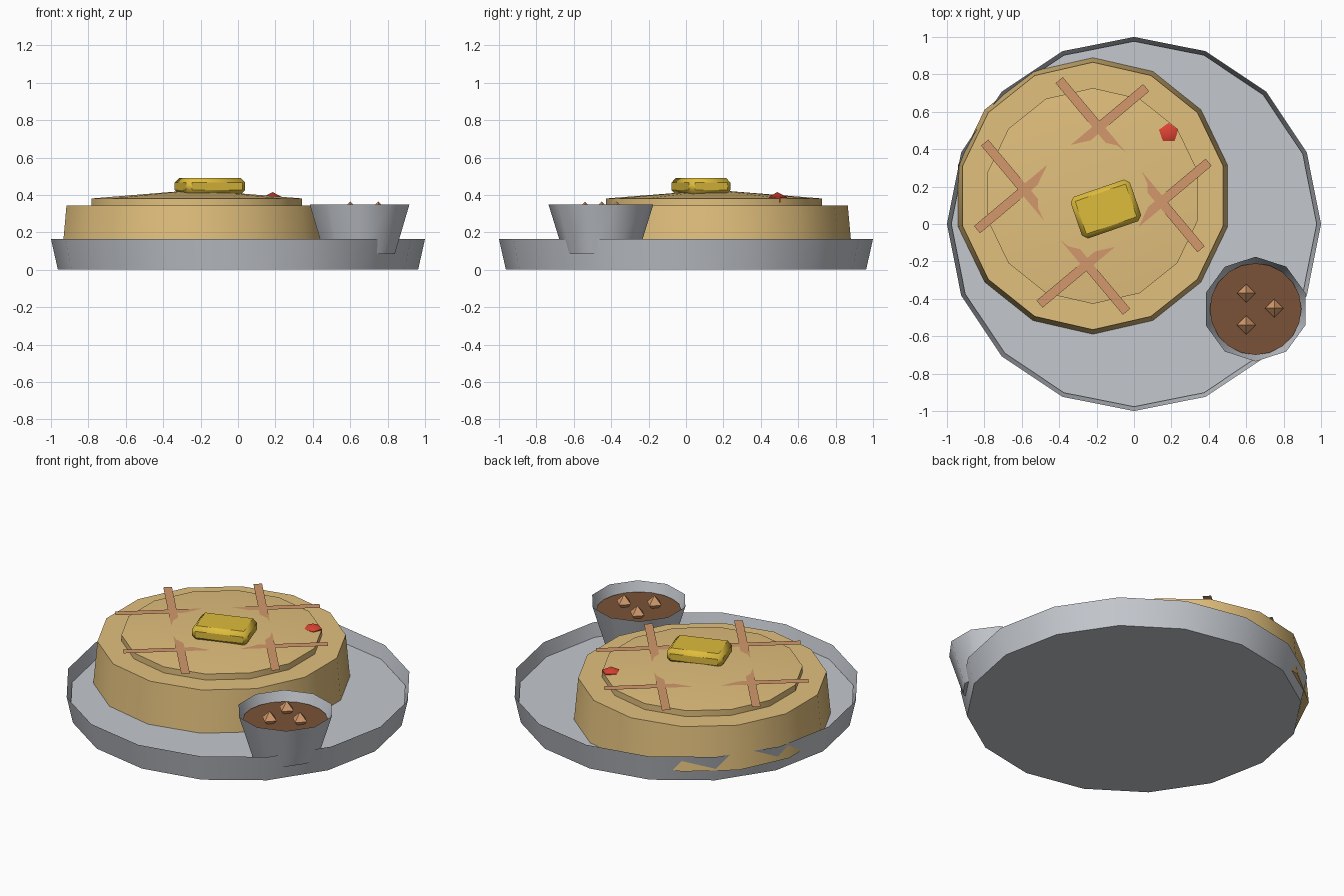
import bpy, bmesh, math
from mathutils import Matrix

if "Cube" in bpy.data.objects:
    bpy.data.objects.remove(bpy.data.objects["Cube"])


def material(name, r, g, b):
    lin = [((c / 255 + 0.055) / 1.055) ** 2.4 for c in (r, g, b)]
    m = bpy.data.materials.new(name)
    m.diffuse_color = (*lin, 1)
    m.use_nodes = True
    m.node_tree.nodes["Principled BSDF"].inputs["Base Color"].default_value = m.diffuse_color
    return m


GREY = material("dish grey", 196, 200, 206)
BATTER = material("golden batter", 226, 192, 125)
TOAST = material("toasted brown", 210, 153, 107)
BUTTER = material("butter yellow", 222, 188, 60)
SAUCE = material("dark sauce", 122, 82, 55)
RED = material("berry red", 222, 67, 50)


def finish(name, bm, mat, loc, rot=0):
    bmesh.ops.recalc_face_normals(bm, faces=bm.faces)
    me = bpy.data.meshes.new(name)
    bm.to_mesh(me)
    bm.free()
    me.materials.append(mat)
    ob = bpy.data.objects.new(name, me)
    ob.location = loc
    ob.rotation_euler.z = rot
    bpy.context.collection.objects.link(ob)
    return ob


def lathe(name, profile, sides, mat, x=0, y=0, z=0):
    """Spin an (r, z) profile into a low-sided solid with a corner on +y."""
    bm = bmesh.new()
    rings = []
    for r, h in profile:
        if r == 0:
            rings.append([bm.verts.new((0, 0, h))] * sides)
        else:
            rings.append([bm.verts.new((r * math.cos(a), r * math.sin(a), h))
                          for a in (math.pi / 2 + math.tau * i / sides for i in range(sides))])
    for lo, hi in zip(rings, rings[1:]):
        for i in range(sides):
            j = (i + 1) % sides
            bm.faces.new(dict.fromkeys((lo[i], lo[j], hi[j], hi[i])))
    return finish(name, bm, mat, (x, y, z))


CX, CY = -0.22, 0.15      # pancake centre
SX, SY = 0.65, -0.455     # sauce cup centre
FLOOR = 0.08              # height of the raised plate floor

# Plate: closed base with a flared thin rim, and a raised floor inside
smooth = [
    lathe("plate_rim", [(0, 0), (0.963, 0), (1.0, 0.165)], 16, GREY),
    lathe("plate_floor", [(0, 0.03), (0.965, 0.03), (0.977, FLOOR), (0, FLOOR)], 16, GREY),
]

# Pancake body and slightly domed upper layer
smooth += [
    lathe("pancake_body", [(0, FLOOR - 0.01), (0.74, FLOOR - 0.01), (0.715, 0.343), (0, 0.343)],
          14, BATTER, CX, CY),
    lathe("pancake_top", [(0, 0.34), (0.577, 0.34), (0.577, 0.381), (0, 0.427)], 14, BATTER, CX, CY),
]

# Crossed griddle marks: flat strips that dip into the dome
for k in range(4):
    bm = bmesh.new()
    bmesh.ops.create_grid(bm, x_segments=1, y_segments=1, size=0.5)
    bmesh.ops.transform(bm, verts=bm.verts,
                        matrix=Matrix.Translation((0, 0.26, 0)) @ Matrix.Diagonal((1.18, 0.05, 1, 1)))
    finish(f"griddle_mark_{k + 1}", bm, TOAST, (CX, CY, 0.4031), math.radians(40 + 90 * k))

# Butter pat with bevelled edges
bm = bmesh.new()
bmesh.ops.create_cube(bm, size=1, matrix=Matrix.Diagonal((0.335, 0.235, 0.09, 1)))
bmesh.ops.bevel(bm, geom=bm.edges[:], offset=0.025, segments=1, affect='EDGES')
smooth.append(finish("butter_pat", bm, BUTTER, (-0.15, 0.08, 0.446), math.radians(19)))

# Berry piece on the pancake
smooth.append(lathe("berry_piece", [(0, 0.36), (0.054, 0.36), (0.054, 0.388), (0, 0.415)],
                    5, RED, 0.185, 0.487))

# Sauce cup, sauce surface and crumbs
smooth += [
    lathe("sauce_cup", [(0, FLOOR + 0.004), (0.198, FLOOR + 0.004), (0.28, 0.348)], 10, GREY, SX, SY),
    lathe("sauce", [(0, 0.284), (0.245, 0.284), (0.245, 0.291), (0, 0.291)], 20, SAUCE, SX, SY),
]
for k, (x, y) in enumerate([(0.6, -0.37), (0.75, -0.45), (0.6, -0.54)]):
    lathe(f"crumb_{k + 1}", [(0, -0.05), (0.05, 0), (0, 0.05)], 4, TOAST, x, y, 0.314)

# Soft shading around the walls, crisp rims
for ob in smooth:
    bpy.ops.object.select_all(action='DESELECT')
    ob.select_set(True)
    bpy.context.view_layer.objects.active = ob
    bpy.ops.object.shade_smooth_by_angle(angle=math.radians(40))
